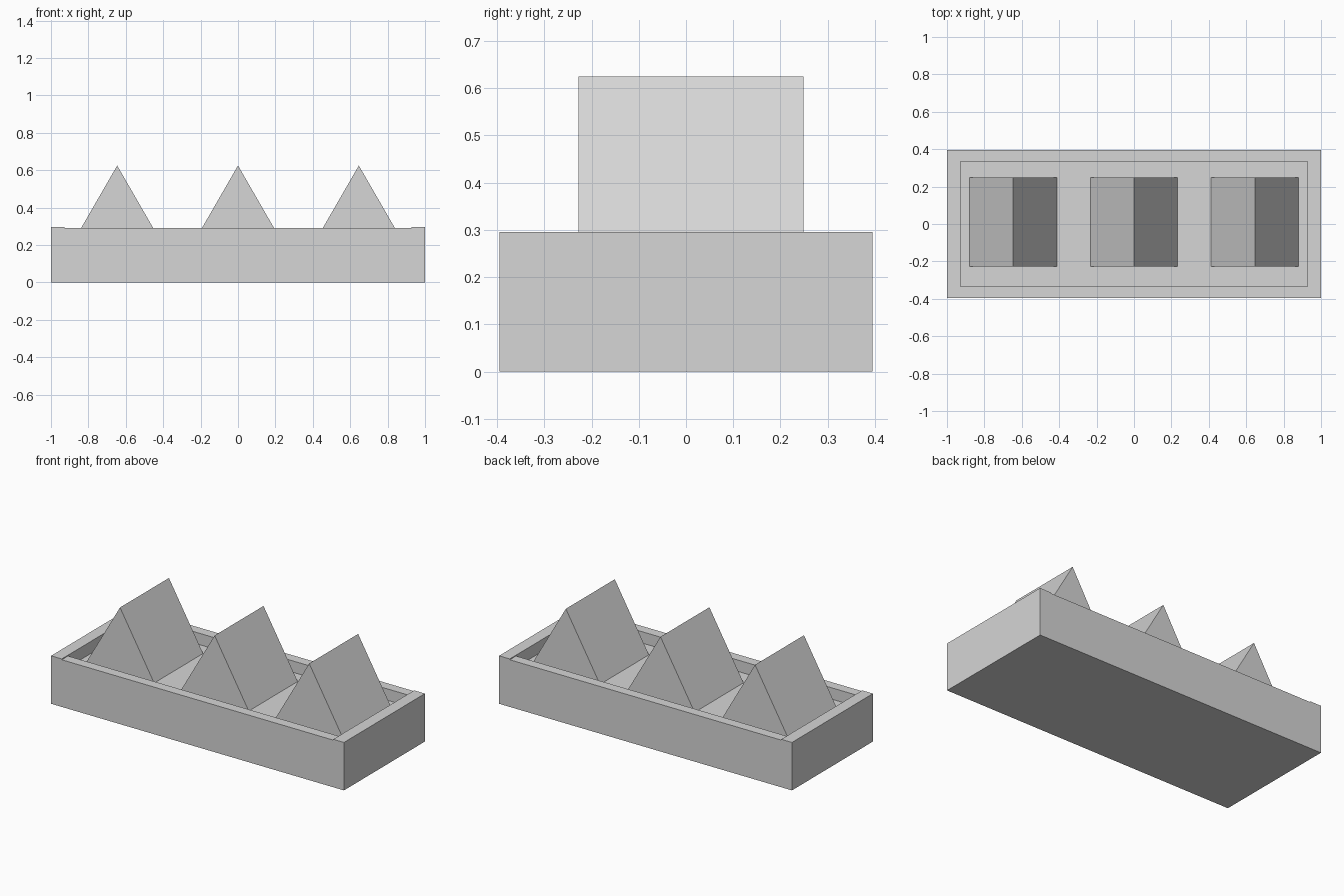
import bpy
import bmesh

cube = bpy.data.objects.get("Cube")
if cube:
    bpy.data.objects.remove(cube, do_unlink=True)

# Single plain colour
GREY = (0.67, 0.67, 0.67, 1.0)
grey = bpy.data.materials.new("light_grey")
grey.use_nodes = True
grey.diffuse_color = GREY
grey.node_tree.nodes["Principled BSDF"].inputs["Base Color"].default_value = GREY

# Main dimensions
HALF_X, HALF_Y = 1.0, 0.395
IN_X, IN_Y = 0.927, 0.334
FLOOR_Z, SIDE_Z, END_Z = 0.221, 0.291, 0.296


def finish(bm, name):
    bmesh.ops.recalc_face_normals(bm, faces=bm.faces)
    mesh = bpy.data.meshes.new(name)
    bm.to_mesh(mesh)
    bm.free()
    mesh.materials.append(grey)
    obj = bpy.data.objects.new(name, mesh)
    bpy.context.collection.objects.link(obj)
    return obj


def extrude_face(bm, points, direction):
    face = bm.faces.new([bm.verts.new(p) for p in points])
    out = bmesh.ops.extrude_face_region(bm, geom=[face])
    verts = [v for v in out["geom"] if isinstance(v, bmesh.types.BMVert)]
    bmesh.ops.translate(bm, verts=verts, vec=direction)


# Tray: a U-shaped section along x closed by slightly taller end walls
def tray_floor_and_sides():
    bm = bmesh.new()
    section = [(-HALF_Y, 0), (HALF_Y, 0), (HALF_Y, SIDE_Z), (IN_Y, SIDE_Z),
               (IN_Y, FLOOR_Z), (-IN_Y, FLOOR_Z), (-IN_Y, SIDE_Z), (-HALF_Y, SIDE_Z)]
    extrude_face(bm, [(-IN_X, y, z) for y, z in section], (2 * IN_X, 0, 0))
    finish(bm, "tray_floor_and_sides")


def end_wall(name, sign):
    bm = bmesh.new()
    corners = [(-HALF_Y, 0), (HALF_Y, 0), (HALF_Y, END_Z), (-HALF_Y, END_Z)]
    extrude_face(bm, [(sign * IN_X, y, z) for y, z in corners],
                 (sign * (HALF_X - IN_X), 0, 0))
    finish(bm, name)


# Triangular prism standing on the tray floor
def ridge(name, x):
    front, back, half, apex = -0.228, 0.249, 0.233, 0.625
    bm = bmesh.new()
    extrude_face(bm, [(x - half, front, FLOOR_Z), (x + half, front, FLOOR_Z),
                      (x, front, apex)], (0, back - front, 0))
    finish(bm, name)


tray_floor_and_sides()
end_wall("left_end_wall", 1)
end_wall("right_end_wall", -1)
for label, x in (("right", -0.646), ("middle", 0), ("left", 0.646)):
    ridge(label + "_prism", x)
